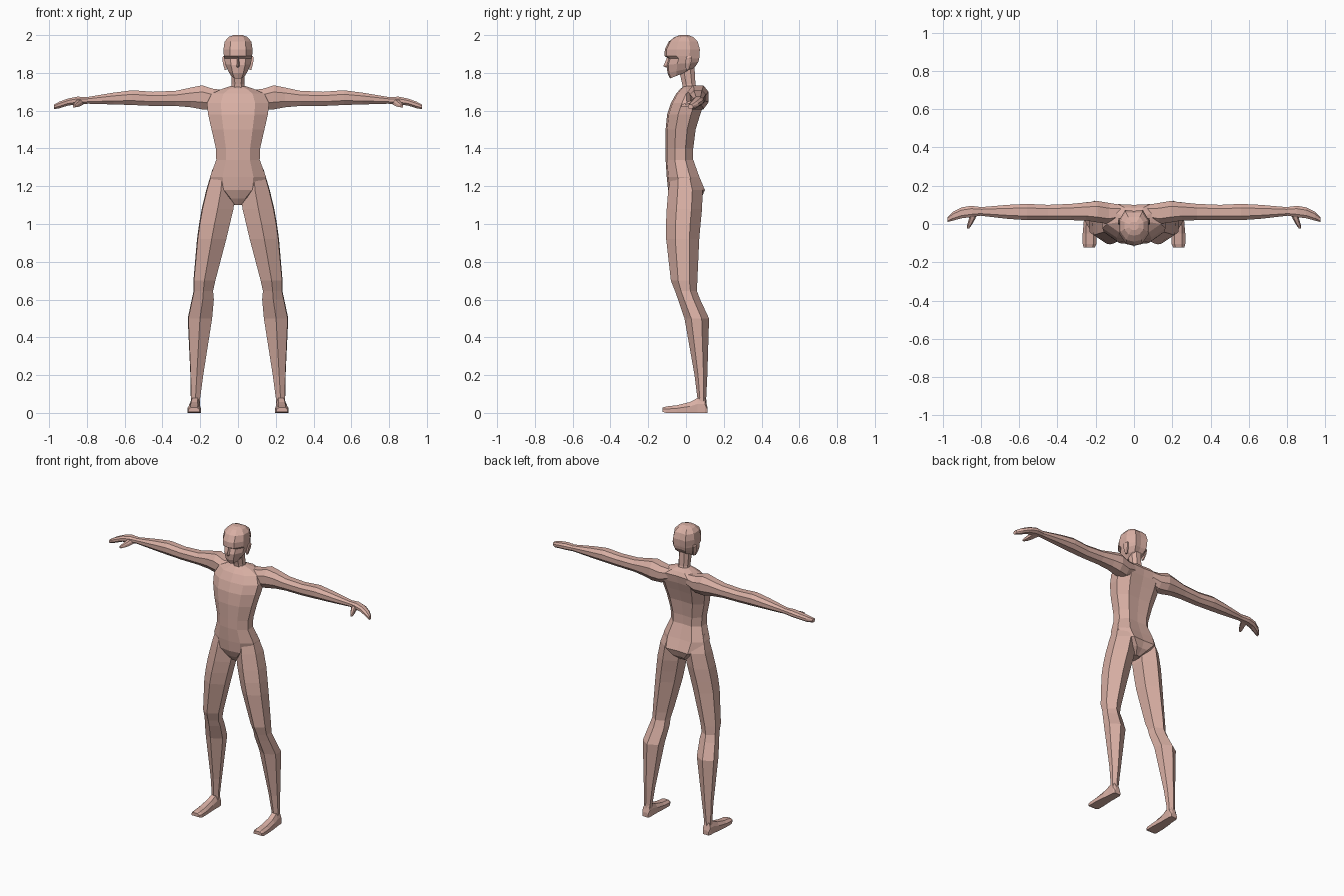
import bpy, bmesh
from mathutils import Vector

skin = bpy.data.materials.new("skin")
skin.diffuse_color = (0.69, 0.43, 0.37, 1)

# Unit cross-sections, first axis across, second axis front (-1) to back (+1)
OCT = [(-.5, -1), (.5, -1), (1, -.4), (1, .45), (.5, 1), (-.5, 1), (-1, .45), (-1, -.4)]
TEN = [(0, -1), (.55, -.9), (1, -.35), (1, .4), (.6, .95), (0, .9), (-.6, .95), (-1, .4), (-1, -.35), (-.55, -.9)]
HEX = [(0, -1), (.95, -.45), (1, .4), (.1, 1), (-.9, .5), (-1, -.4)]
BOX = [(-1, -1), (1, -1), (1, .2), (.55, 1), (-.55, 1), (-1, .2)]


def loft(name, shape, rows, axis="z", mirror=False, tilt=None):
    """Skin rings given as (position, a0, a1, b0, b1) along one axis."""
    bm = bmesh.new()
    rings = []
    for i, (p, a0, a1, b0, b1) in enumerate(rows):
        ring = []
        for u, v in shape:
            a = (a0 + a1) / 2 + u * (a1 - a0) / 2
            b = (b0 + b1) / 2 + v * (b1 - b0) / 2
            if axis == "z":
                co = (a, b, p + (tilt[i] * v if tilt else 0))
            elif axis == "x":
                co = (p, a, b)
            else:
                co = (a, p, b)
            ring.append(bm.verts.new(co))
        rings.append(ring)
    n = len(shape)
    for lo, hi in zip(rings, rings[1:]):
        for k in range(n):
            bm.faces.new((lo[k], lo[(k + 1) % n], hi[(k + 1) % n], hi[k]))
    bm.faces.new(rings[0][::-1])
    bm.faces.new(rings[-1])
    return finish(name, bm, mirror)


def finish(name, bm, mirror=False):
    bmesh.ops.recalc_face_normals(bm, faces=bm.faces)
    me = bpy.data.meshes.new(name)
    bm.to_mesh(me)
    bm.free()
    me.materials.append(skin)
    ob = bpy.data.objects.new(name, me)
    bpy.context.collection.objects.link(ob)
    if mirror:
        mod = ob.modifiers.new("mirror", "MIRROR")
        mod.use_mirror_merge = False
    return ob


def sym(z, w, y0, y1):
    return (z, -w, w, y0, y1)


# Torso from groin to collar
loft("torso", TEN, [
    sym(1.10, .025, -.05, .04), sym(1.135, .07, -.075, .085), sym(1.18, .135, -.095, .105),
    sym(1.25, .148, -.102, .075), sym(1.34, .115, -.108, .042), sym(1.40, .117, -.108, .042),
    sym(1.50, .14, -.108, .055), sym(1.58, .158, -.10, .08), sym(1.64, .165, -.08, .10),
    sym(1.69, .14, -.052, .108), sym(1.715, .085, -.03, .09), sym(1.73, .04, -.012, .055)])

# Neck
loft("neck", OCT, [sym(1.69, .042, -.012, .065), sym(1.74, .034, -.02, .05),
                   sym(1.83, .037, -.04, .045)])

# Head, with jaw rings rising toward the back and an overhanging brow
loft("head", TEN, [
    sym(1.79, .036, -.085, .015), sym(1.815, .052, -.098, .05), sym(1.85, .068, -.103, .07),
    sym(1.877, .073, -.092, .074), sym(1.889, .075, -.114, .076), sym(1.925, .077, -.112, .078),
    sym(1.965, .071, -.092, .066), sym(1.99, .05, -.06, .04), sym(2.0, .024, -.032, .012)],
    tilt=[.02, .016, .008, 0, 0, 0, 0, 0, 0])

# Nose wedge
loft("nose", [(-1, 1), (0, -1), (1, 1)], [
    sym(1.828, .015, -.104, -.085), sym(1.836, .015, -.12, -.085), sym(1.882, .008, -.10, -.085)])

# Ears
loft("ear", BOX, [(1.815, .06, .07, .0, .015), (1.85, .062, .08, -.004, .026),
                  (1.88, .066, .083, .0, .032), (1.89, .068, .078, .008, .026)], mirror=True)

# Arm: rows run outward from the shoulder
loft("arm", OCT, [
    (.07, .02, .10, 1.63, 1.71), (.13, .0, .11, 1.605, 1.715), (.19, .008, .12, 1.607, 1.734),
    (.25, .018, .113, 1.618, 1.722), (.33, .02, .105, 1.625, 1.705), (.45, .022, .10, 1.625, 1.70),
    (.56, .02, .105, 1.63, 1.708), (.66, .027, .10, 1.633, 1.695), (.80, .043, .088, 1.637, 1.672)],
    axis="x", mirror=True)

# Hand and bent fingers
loft("hand", OCT, [
    (.79, .045, .087, 1.637, 1.672), (.85, .036, .095, 1.633, 1.674), (.90, .03, .087, 1.627, 1.664),
    (.945, .018, .065, 1.613, 1.648), (.975, .01, .036, 1.608, 1.632)], axis="x", mirror=True)

# Thumb
loft("thumb", BOX, [
    (-.024, .862, .874, 1.618, 1.63), (-.005, .848, .872, 1.62, 1.64),
    (.022, .832, .864, 1.625, 1.652), (.06, .815, .855, 1.635, 1.665)], axis="y", mirror=True)

# Leg: ankle up to the hip
loft("leg", HEX, [
    (.03, .2, .25, .055, .108), (.08, .2, .25, .06, .107), (.2, .184, .252, .045, .113),
    (.50, .137, .266, -.008, .122), (.60, .128, .245, -.042, .075), (.645, .132, .235, -.058, .058),
    (.70, .12, .236, -.08, .06), (.92, .062, .217, -.105, .07), (1.0, .043, .206, -.106, .077),
    (1.08, .024, .192, -.102, .085), (1.18, .012, .168, -.094, .088), (1.29, .03, .135, -.07, .045)],
    mirror=True)

# Foot: toe to heel with a flat sole
loft("foot", BOX, [
    (-.124, .205, .262, .006, .028), (-.105, .196, .268, .0, .034), (-.05, .196, .268, .0, .04),
    (.02, .2, .262, .0, .057), (.06, .2, .256, .0, .078), (.10, .2, .254, .0, .078),
    (.114, .206, .248, .0, .03)], axis="y", mirror=True)
